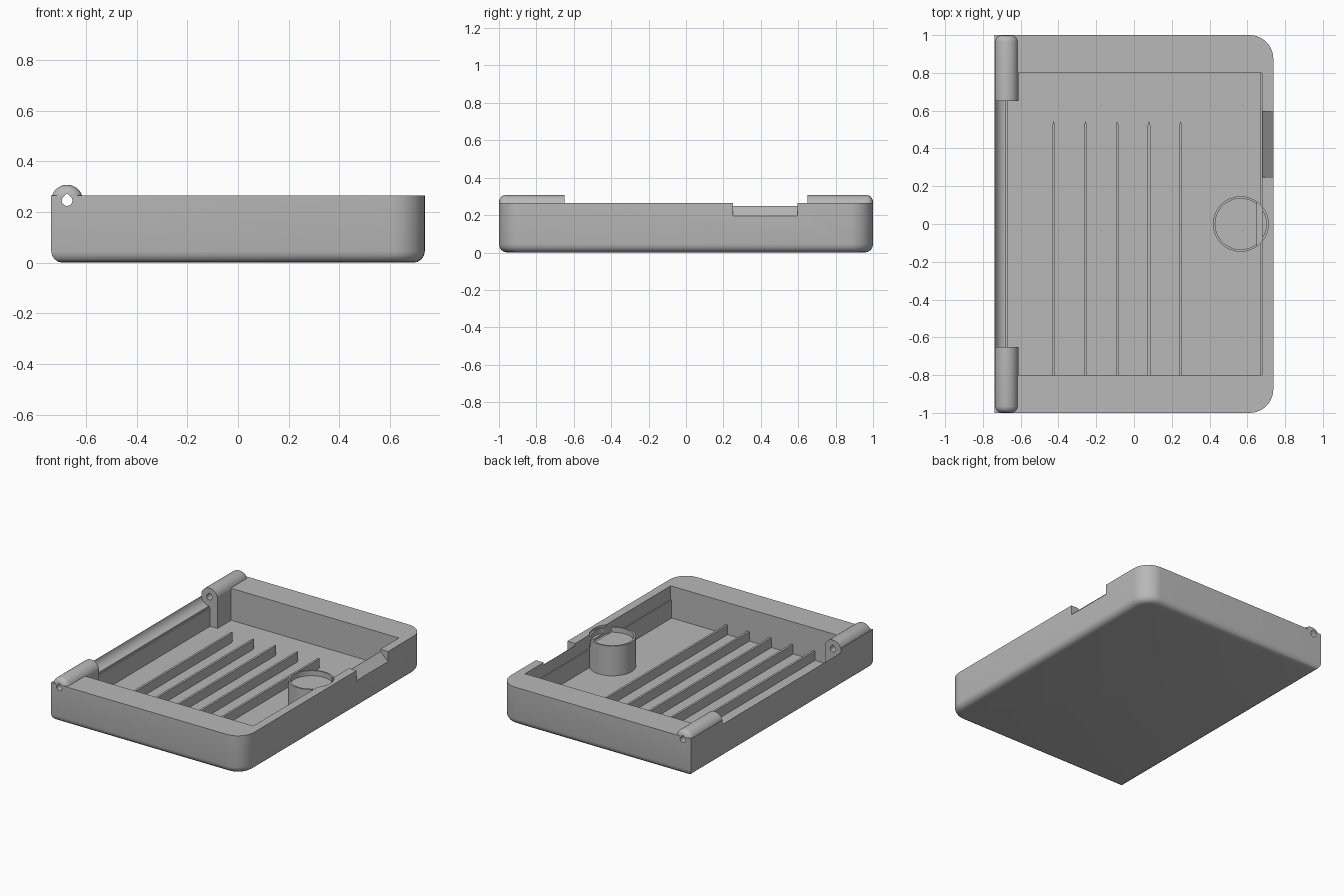
import bpy, bmesh, math
from mathutils import Vector

if "Cube" in bpy.data.objects:
    bpy.data.objects.remove(bpy.data.objects["Cube"], do_unlink=True)

grey = bpy.data.materials.new("plain grey")
grey.use_nodes = True
grey.diffuse_color = (0.48, 0.48, 0.48, 1)
grey.node_tree.nodes["Principled BSDF"].inputs["Base Color"].default_value = (0.48, 0.48, 0.48, 1)


def prism(name, points, axis, low, high, round_edge=None, radius=0.0):
    """Extrude a 2D outline along y (x,z points) or z (x,y points)."""
    def place(p, h):
        return Vector((p[0], h, p[1])) if axis == "y" else Vector((p[0], p[1], h))
    bm = bmesh.new()
    face = bm.faces.new([bm.verts.new(place(p, low)) for p in points])
    grown = bmesh.ops.extrude_face_region(bm, geom=[face])
    moved = [g for g in grown["geom"] if isinstance(g, bmesh.types.BMVert)]
    bmesh.ops.translate(bm, verts=moved, vec=place((0, 0), high - low))
    bmesh.ops.recalc_face_normals(bm, faces=bm.faces)
    if round_edge is not None:
        k = 1 if axis == "y" else 2
        rim = [e for e in bm.edges if all(abs(v.co[k] - round_edge) < 1e-5 for v in e.verts)]
        bmesh.ops.bevel(bm, geom=rim, offset=radius, segments=4, profile=0.5, affect="EDGES")
    mesh = bpy.data.meshes.new(name)
    bm.to_mesh(mesh)
    bm.free()
    mesh.materials.append(grey)
    obj = bpy.data.objects.new(name, mesh)
    bpy.context.collection.objects.link(obj)
    return obj


def arc(cx, cy, r, start=0, end=360, n=48):
    span = n if end - start == 360 else n + 1
    angles = [math.radians(start + (end - start) * i / n) for i in range(span)]
    return [(cx + r * math.cos(a), cy + r * math.sin(a)) for a in angles]


def rect(x0, x1, y0, y1):
    return [(x0, y0), (x1, y0), (x1, y1), (x0, y1)]


def combine(target, other, operation):
    """Apply a boolean and discard the helper."""
    mod = target.modifiers.new("join", "BOOLEAN")
    mod.operation, mod.object, mod.solver = operation, other, "EXACT"
    other.hide_render = True
    bpy.context.view_layer.objects.active = target
    bpy.ops.object.modifier_apply(modifier=mod.name)
    bpy.data.objects.remove(other, do_unlink=True)


EDGE, TOP, FLOOR, CORNER = 0.7375, 0.265, 0.043, 0.125
AXIS_X, AXIS_Z, HINGE_R = -0.675, 0.245, 0.0625
CUP_X, CUP_R = 0.565, 0.147

# Tray shell: two rounded corners and a rounded bottom edge
outline = ([(-EDGE, -1)] + arc(EDGE - CORNER, CORNER - 1, CORNER, -90, 0, 10)
           + arc(EDGE - CORNER, 1 - CORNER, CORNER, 0, 90, 10) + [(-EDGE, 1)])
tray = prism("tray", outline, "z", 0, TOP, 0, 0.045)

# Cavity with a slight step, hinge clearance, thumb notch and cup pocket
cutters = [
    prism("cavity", rect(-0.67, 0.67, -0.8, 0.8), "z", FLOOR, 0.5),
    prism("cavity_step", rect(-0.678, 0.678, -0.8, 0.8), "z", 0.17, 0.5),
    prism("clearance", arc(AXIS_X, AXIS_Z, HINGE_R + 0.0006), "y", -0.65, 0.65),
    prism("clearance_top", rect(-0.8, -0.6, 0.238, 0.4), "y", -0.65, 0.65),
    prism("notch", [(0.6, 0.25), (0.68, 0.25), (0.8, 0.135), (0.8, 0.4), (0.6, 0.4)],
          "y", 0.25, 0.595),
    prism("pocket", arc(CUP_X, 0, CUP_R - 0.001), "z", 0.2, 0.5),
]
for cutter in cutters:
    combine(tray, cutter, "DIFFERENCE")

# Hinge posts, mirrored front and back, with teardrop pin holes
teardrop = arc(AXIS_X, AXIS_Z, 0.021, -225, 45, 20) + [(AXIS_X, AXIS_Z + 0.029)]
for side in (-1, 1):
    inner, outer = side * 0.65, side * 0.9995
    low, high = sorted((inner, outer))
    barrel = prism("barrel", arc(AXIS_X, AXIS_Z, HINGE_R), "y", low, high, outer, 0.035)
    combine(tray, barrel, "UNION")
    low, high = sorted((inner, side * 0.85))
    post = prism("post", rect(-0.72, AXIS_X + HINGE_R, 0.02, AXIS_Z), "y", low, high)
    combine(tray, post, "UNION")
    low, high = sorted((side * 0.6, side * 1.1))
    combine(tray, prism("pin_hole", teardrop, "y", low, high), "DIFFERENCE")

# Round cup with a shallow recess and a slot across its rim
cup = prism("cup", arc(CUP_X, 0, CUP_R, n=64), "z", 0.02, 0.25)
combine(cup, prism("recess", arc(CUP_X, 0, CUP_R - 0.012, n=64), "z", 0.215, 0.4), "DIFFERENCE")
combine(cup, prism("slot", rect(0.65, 0.68, -0.2, 0.2), "z", 0.2, 0.4), "DIFFERENCE")

# Floor ribs with pointed ends
for i in range(5):
    x, half = -0.425 + i * 0.168, 0.0075
    prism("floor_rib_%d" % (i + 1),
          [(x - half, -0.81), (x + half, -0.81), (x + half, 0.52), (x, 0.545), (x - half, 0.52)],
          "z", 0.02, 0.11)

# Smooth the curved faces only
for obj in (tray, cup):
    bpy.ops.object.select_all(action="DESELECT")
    obj.select_set(True)
    bpy.context.view_layer.objects.active = obj
    bpy.ops.object.shade_smooth_by_angle(angle=math.radians(30))
